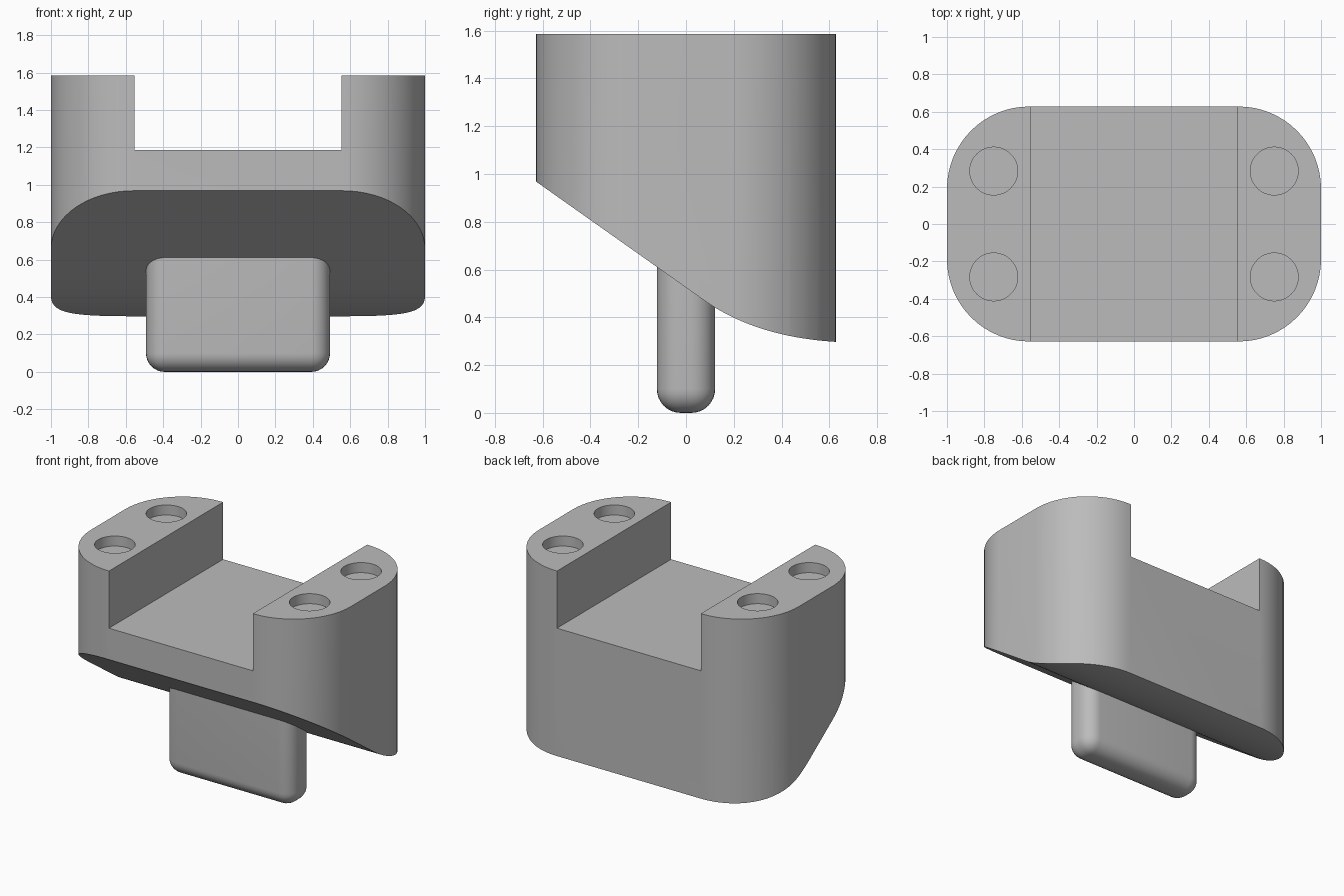
import bpy, bmesh
from math import sin, cos, pi, radians
from mathutils import Vector

default = bpy.data.objects.get("Cube")
if default:
    bpy.data.objects.remove(default, do_unlink=True)

TOP, HALF_X, HALF_Y, CORNER = 1.585, 1.0, 0.628, 0.44

grey = bpy.data.materials.new("plain grey")
grey.use_nodes = True
grey.diffuse_color = (0.5, 0.5, 0.5, 1)
grey.node_tree.nodes["Principled BSDF"].inputs["Base Color"].default_value = grey.diffuse_color


def finish(name, bm):
    bmesh.ops.recalc_face_normals(bm, faces=bm.faces)
    mesh = bpy.data.meshes.new(name)
    bm.to_mesh(mesh)
    bm.free()
    mesh.materials.append(grey)
    obj = bpy.data.objects.new(name, mesh)
    bpy.context.collection.objects.link(obj)
    return obj


def prism(name, outline, direction):
    """Extrude a closed outline along a direction."""
    bm = bmesh.new()
    face = bm.faces.new([bm.verts.new(p) for p in outline])
    ext = bmesh.ops.extrude_face_region(bm, geom=[face])
    verts = [g for g in ext["geom"] if isinstance(g, bmesh.types.BMVert)]
    bmesh.ops.translate(bm, verts=verts, vec=direction)
    return finish(name, bm)


def box(name, low, high):
    x0, y0, z0 = low
    x1, y1, z1 = high
    return prism(name, [(x0, y0, z0), (x1, y0, z0), (x1, y1, z0), (x0, y1, z0)], (0, 0, z1 - z0))


def activate(obj):
    bpy.ops.object.select_all(action='DESELECT')
    obj.select_set(True)
    bpy.context.view_layer.objects.active = obj


def carve(obj, tool, operation='DIFFERENCE'):
    mod = obj.modifiers.new("carve", 'BOOLEAN')
    mod.operation, mod.object, mod.solver = operation, tool, 'EXACT'
    activate(obj)
    bpy.ops.object.modifier_apply(modifier=mod.name)
    bpy.data.objects.remove(tool, do_unlink=True)


def smooth(obj):
    activate(obj)
    bpy.ops.object.shade_smooth_by_angle(angle=radians(30))


# Body: rounded rectangular footprint
STEPS = 16
footprint = []
for quarter, (sx, sy) in enumerate([(1, 1), (-1, 1), (-1, -1), (1, -1)]):
    for i in range(STEPS + 1):
        a = (quarter + i / STEPS) * pi / 2
        footprint.append((sx * (HALF_X - CORNER) + CORNER * cos(a),
                          sy * (HALF_Y - CORNER) + CORNER * sin(a), 0))
body = prism("body", footprint, (0, 0, TOP))

# Sloped underside that sweeps out to nearly level at the back
start, pull, end = Vector((0.08, 0.468)), Vector((0.295, 0.317)), Vector((0.63, 0.297))
side = [(-0.8, 1.09)]
for i in range(17):
    t = i / 16
    side.append(start * (1 - t) ** 2 + pull * (2 * t * (1 - t)) + end * t * t)
side += [(0.8, 0.29), (0.8, -0.2), (-0.8, -0.2)]
carve(body, prism("underside_cutter", [(-1.5, y, z) for y, z in side], (3, 0, 0)))

# Channel across the top, open at front and back
carve(body, box("channel_cutter", (-0.554, -1, 1.187), (0.554, 1, 2)))

# Four shallow round sockets in the two rails
for sx in (-1, 1):
    for sy in (-1, 1):
        ring = [(sx * 0.75 + 0.128 * cos(i * pi / 24), sy * 0.283 + 0.128 * sin(i * pi / 24), TOP - 0.07)
                for i in range(48)]
        carve(body, prism("socket_cutter", ring, (0, 0, 0.3)))
smooth(body)

# Tongue: rounded tab hanging below, its top hidden in the body
tongue = box("tongue", (-0.492, -0.122, 0), (0.492, 0.122, 0.85))
bm = bmesh.new()
bm.from_mesh(tongue.data)
edges = [e for e in bm.edges if min(v.co.z for v in e.verts) < 0.1]
bmesh.ops.bevel(bm, geom=edges, offset=0.1, segments=8, profile=0.5, affect='EDGES')
bm.to_mesh(tongue.data)
bm.free()
smooth(tongue)
